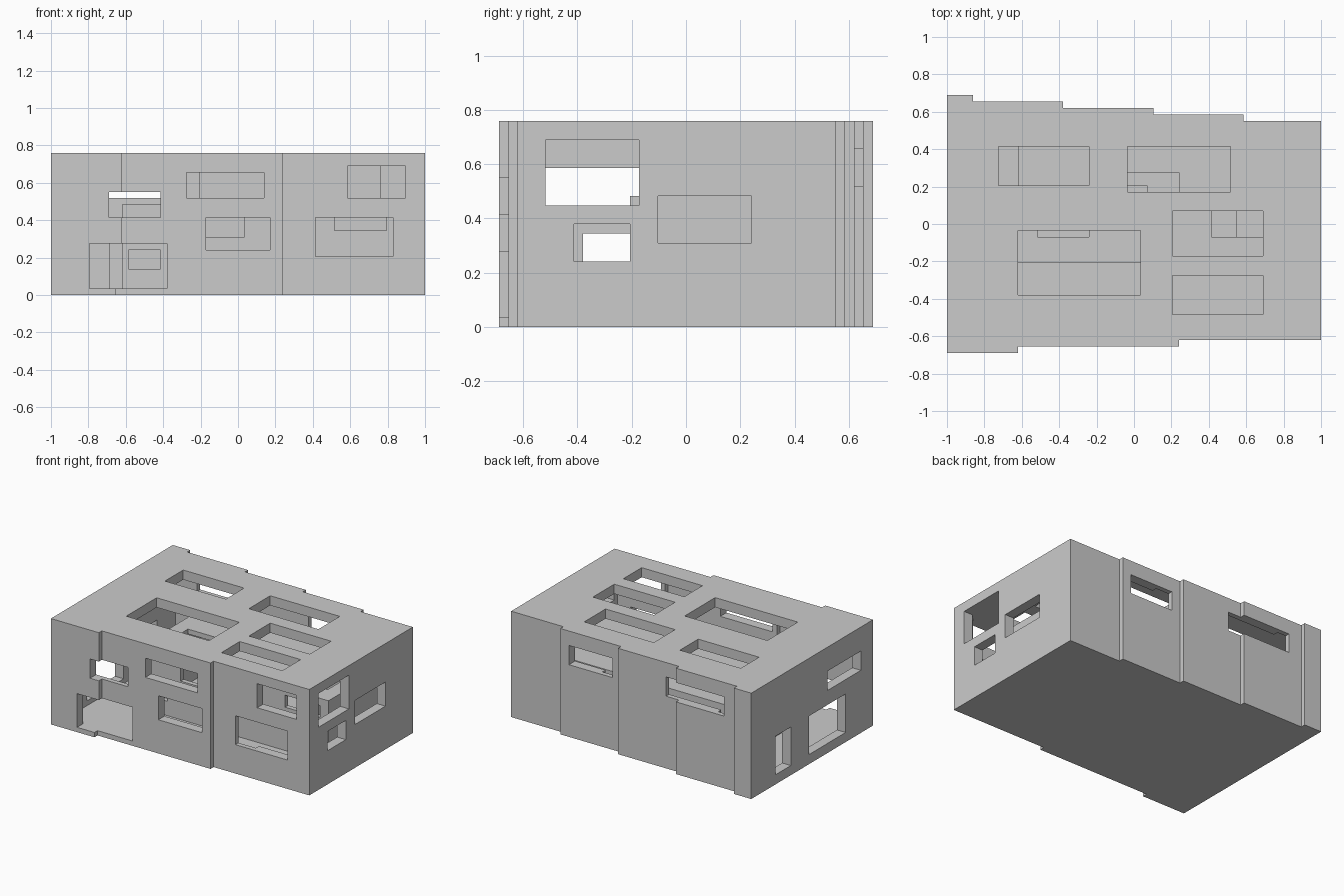
import bpy, bmesh

if "Cube" in bpy.data.objects:
    bpy.data.objects.remove(bpy.data.objects["Cube"])

U = 1 / 29   # the model sits on a grid of 58 x 40 x 22 cells


def prism(name, pts, z0, z1):
    """Extrude a plan outline (grid units) from z0 to z1."""
    bm = bmesh.new()
    f = bm.faces.new([bm.verts.new((x * U, y * U, z0 * U)) for x, y in pts])
    up = bmesh.ops.extrude_face_region(bm, geom=[f])["geom"]
    bmesh.ops.translate(bm, vec=(0, 0, (z1 - z0) * U),
                        verts=[v for v in up if isinstance(v, bmesh.types.BMVert)])
    bmesh.ops.recalc_face_normals(bm, faces=bm.faces)
    me = bpy.data.meshes.new(name)
    bm.to_mesh(me)
    bm.free()
    ob = bpy.data.objects.new(name, me)
    bpy.context.collection.objects.link(ob)
    return ob


def box(name, x0, x1, y0, y1, z0, z1):
    return prism(name, [(x0, y0), (x1, y0), (x1, y1), (x0, y1)], z0, z1)


def carve(ob, cutters):
    """Subtract the cutters, bake the result and remove them."""
    for c in cutters:
        c.hide_render = True
        m = ob.modifiers.new("opening", "BOOLEAN")
        m.operation, m.solver, m.object = "DIFFERENCE", "EXACT", c
    bpy.context.view_layer.update()
    deps = bpy.context.evaluated_depsgraph_get()
    me = bpy.data.meshes.new_from_object(ob.evaluated_get(deps))
    ob.modifiers.clear()
    ob.data = me
    for c in cutters:
        bpy.data.objects.remove(c)


def stepped(half, front_y, front_steps, back_y, back_steps):
    """Plan outline whose front and back step inward by one cell toward +x."""
    front, back = [(-half, front_y)], [(-half, back_y)]
    for x in front_steps:
        front += [(x, front_y), (x, front_y + 1)]
        front_y += 1
    for x in back_steps:
        back += [(x, back_y), (x, back_y - 1)]
        back_y -= 1
    return front + [(half, front_y), (half, back_y)] + back[::-1]


# Base slab and outer shell
BACK = (-25, -11, 3, 17)
prism("base_slab", stepped(29, -20, (-19, 7), 20, BACK), 0, 1)
shell = prism("outer_shell", stepped(29, -20, (-18, 7), 20, BACK), 1, 22)
cuts = [prism("cavity", stepped(27, -18, (-9, 16), 18, (-20, -6, 8, 22)), 0, 20)]

# Window and skylight openings
for x0, x1, z0, z1 in [(-20, -12, 12, 16), (-8, 4, 15, 19), (17, 26, 15, 20),
                       (-5, 5, 7, 12), (12, 24, 6, 12), (-23, -11, 1, 8)]:
    cuts.append(box("front_window", x0, x1, -22, -15.5, z0, z1))
for x0, x1 in [(5, 15), (-22, -8)]:
    cuts.append(box("back_window", x0, x1, 13.5, 22, 15, 19))
for y0, y1, z0, z1 in [(-15, -5, 13, 20), (-12, -6, 7, 11), (-3, 7, 9, 14)]:
    cuts.append(box("right_window", 26.5, 30, y0, y1, z0, z1))
for y0, y1, z0, z1 in [(-16, -5, 13, 17), (-11, 1, 2, 10), (7, 12, 2, 10)]:
    cuts.append(box("left_window", -30, -26.5, y0, y1, z0, z1))
for x0, x1, y0, y1 in [(-21, -7, 6, 12), (-1, 15, 5, 12), (6, 20, -5, 2),
                       (-18, 1, -11, -1), (6, 20, -14, -8)]:
    cuts.append(box("skylight", x0, x1, y0, y1, 19.5, 23))
carve(shell, cuts)

# Inner room standing on the floor, with its own openings
room = box("inner_room", -18, 25, -6, 13, 1, 14)
cuts = [box("room_cavity", -17, 24, -5, 12, 0, 13)]
for x0, x1, z0, z1 in [(-17, -12, 4, 7), (-9, 1, 9, 12), (15, 23, 10, 12.5)]:
    cuts.append(box("room_window", x0, x1, -7, -4.5, z0, z1))
for x0, x1, y0, y1 in [(-15, -7, -2, 5), (12, 22, -2, 4), (-4, 7, 3, 8)]:
    cuts.append(box("room_skylight", x0, x1, y0, y1, 12.5, 15))
carve(room, cuts)

# Small core inside the room
core = box("inner_core", -7, 16, -3, 8, 1, 8)
carve(core, [box("core_cavity", -6, 15, -2, 7, 0, 7),
             box("core_skylight", -4, 2, 0, 6, 6.5, 9)])
